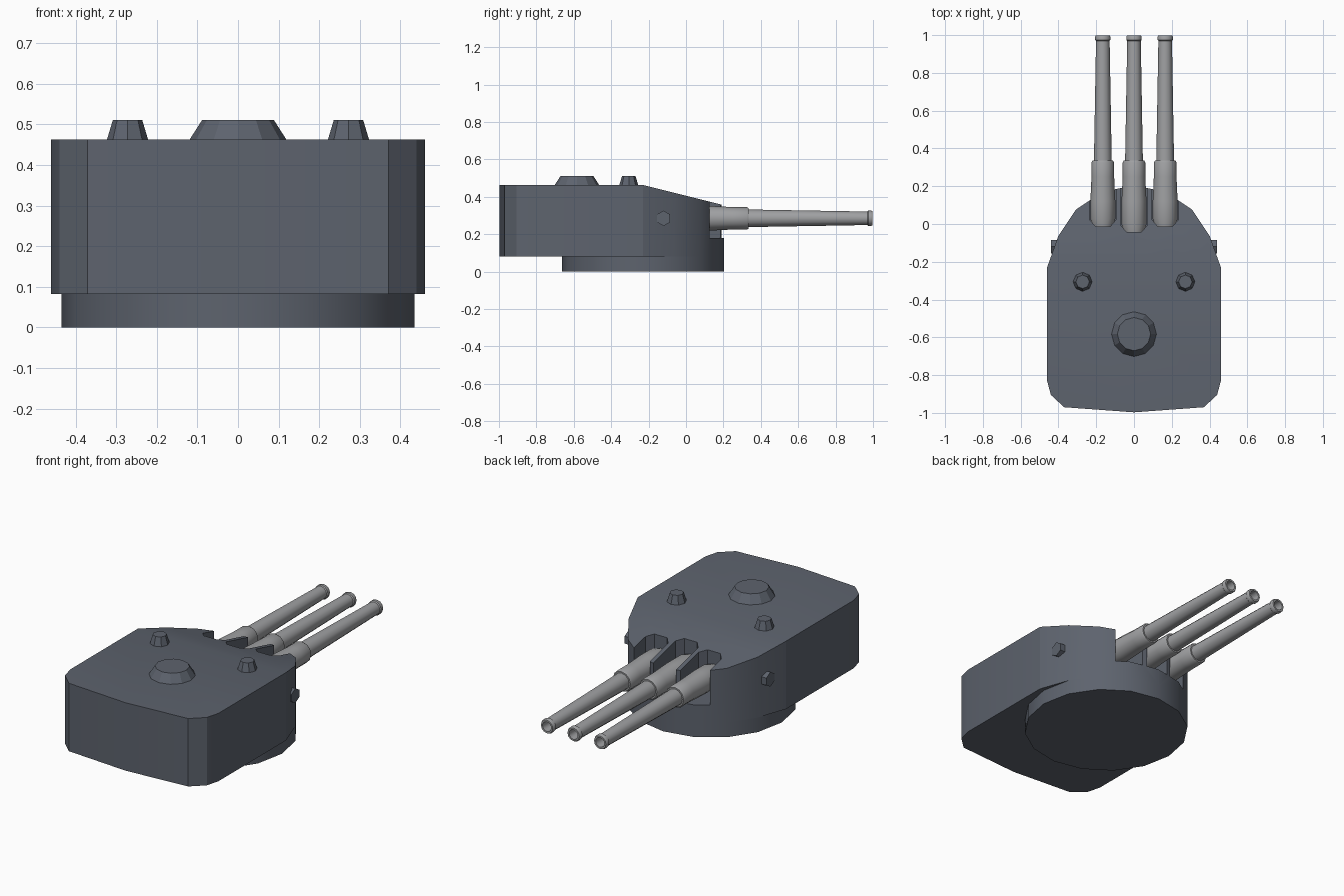
import bpy, bmesh, math
from mathutils import Matrix

cube = bpy.data.objects.get("Cube")
if cube:
    bpy.data.objects.remove(cube, do_unlink=True)


def material(name, rgb):
    m = bpy.data.materials.new(name)
    m.use_nodes = True
    m.diffuse_color = (*rgb, 1)
    m.node_tree.nodes["Principled BSDF"].inputs["Base Color"].default_value = (*rgb, 1)
    return m


ARMOUR = material("slate armour", (0.11, 0.125, 0.155))
STEEL = material("gun steel", (0.35, 0.355, 0.365))


def finish(name, bm, mat, angle=30):
    bmesh.ops.recalc_face_normals(bm, faces=bm.faces)
    me = bpy.data.meshes.new(name)
    bm.to_mesh(me)
    bm.free()
    ob = bpy.data.objects.new(name, me)
    bpy.context.collection.objects.link(ob)
    me.materials.append(mat)
    bpy.ops.object.select_all(action="DESELECT")
    bpy.context.view_layer.objects.active = ob
    ob.select_set(True)
    if angle:
        bpy.ops.object.shade_smooth_by_angle(angle=math.radians(angle))
    return ob


def prism(points, z0, z1):
    """Upright solid over a plan outline."""
    bm = bmesh.new()
    base = bm.faces.new([bm.verts.new((x, y, z0)) for x, y in points])
    top = bmesh.ops.extrude_face_region(bm, geom=[base], use_keep_orig=True)["geom"]
    for v in top:
        if isinstance(v, bmesh.types.BMVert):
            v.co.z = z1
    return bm


def frustum(name, sides, r0, r1, depth, matrix, angle=0):
    bm = bmesh.new()
    bmesh.ops.create_cone(bm, cap_ends=True, segments=sides, radius1=r0,
                          radius2=r1, depth=depth, matrix=matrix)
    return finish(name, bm, ARMOUR, angle)


# Round base ring; its front facets line up with the gunhouse front
PIVOT_Y, RING_R = -0.23, 0.434
ring = [(RING_R * math.cos(i * math.pi / 8), PIVOT_Y + RING_R * math.sin(i * math.pi / 8))
        for i in range(16)]
finish("base_ring", prism(ring, 0, 0.082), ARMOUR)

# Gunhouse: mirrored plan outline with a roof that slopes down to the front
rear = [(0.46, PIVOT_Y), (0.46, -0.83), (0.44, -0.905), (0.37, -0.97)]
outline = (ring[1:8] + [(-x, y) for x, y in rear] + [(0, -0.997)] + rear[::-1])
bm = prism(outline, 0.082, 0.463)
bmesh.ops.bisect_plane(bm, geom=bm.verts[:] + bm.edges[:] + bm.faces[:],
                       plane_co=(0, PIVOT_Y, 0), plane_no=(0, 1, 0))
for v in bm.verts:
    if v.co.z > 0.4 and v.co.y > PIVOT_Y:
        v.co.z -= 0.25 * (v.co.y - PIVOT_Y)
gunhouse = finish("gunhouse", bm, ARMOUR)

GUNS = (("left", 0.165, -0.012), ("middle", 0, -0.042), ("right", -0.165, -0.012))
AXIS_Z = 0.285


def barrel(name, x, back):
    """Twelve-sided gun turned from a profile, with a hollow muzzle."""
    profile = [(0, back - 0.05), (0.045, back - 0.03), (0.066, back + 0.04), (0.066, 0.12),
               (0.06, 0.25), (0.06, 0.325), (0.055, 0.335), (0.047, 0.335), (0.036, 0.97),
               (0.041, 0.975), (0.041, 0.99), (0.037, 0.998), (0.027, 0.998), (0.024, 0.92),
               (0, 0.92)]
    bm = bmesh.new()
    vs = [bm.verts.new((x + r, y, AXIS_Z)) for r, y in profile]
    edges = [bm.edges.new(pair) for pair in zip(vs, vs[1:])]
    bmesh.ops.spin(bm, geom=vs + edges, cent=(x, 0, AXIS_Z), axis=(0, 1, 0),
                   angle=2 * math.pi, steps=12, use_duplicate=False)
    bmesh.ops.remove_doubles(bm, verts=bm.verts, dist=0.0005)
    finish(name, bm, STEEL, 35)


# Gun slots, open at the front and through the roof, each with its gun
for side, x, back in GUNS:
    w = 0.07
    plan = [(x - w, 0.4), (x - w, back + 0.035), (x - 0.04, back), (x + 0.04, back),
            (x + w, back + 0.035), (x + w, 0.4)]
    cutter = finish("slot_cutter", prism(plan, 0.18, 0.7), ARMOUR, 0)
    cutter.hide_render = True
    bpy.context.view_layer.objects.active = gunhouse
    mod = gunhouse.modifiers.new("slot", "BOOLEAN")
    mod.operation, mod.solver, mod.object = "DIFFERENCE", "EXACT", cutter
    bpy.ops.object.modifier_move_to_index(modifier="slot", index=0)
    bpy.ops.object.modifier_apply(modifier="slot")
    bpy.data.objects.remove(cutter, do_unlink=True)
    barrel(side + "_gun_barrel", x, back)

# Roof cupola and the two sighting hoods
frustum("roof_cupola", 12, 0.12, 0.088, 0.05, Matrix.Translation((0, -0.583, 0.486)))
for side, s in (("left", 1), ("right", -1)):
    frustum(side + "_sighting_hood", 8, 0.051, 0.036, 0.05,
            Matrix.Translation((s * 0.272, -0.306, 0.486)))
    # Six-sided sight ports on the cheeks
    frustum(side + "_sight_port", 6, 0.041, 0.041, 0.08,
            Matrix.Translation((s * 0.4, -0.12, AXIS_Z)) @ Matrix.Rotation(math.pi / 2, 4, "Y")
            @ Matrix.Rotation(math.pi / 6, 4, "Z"))
